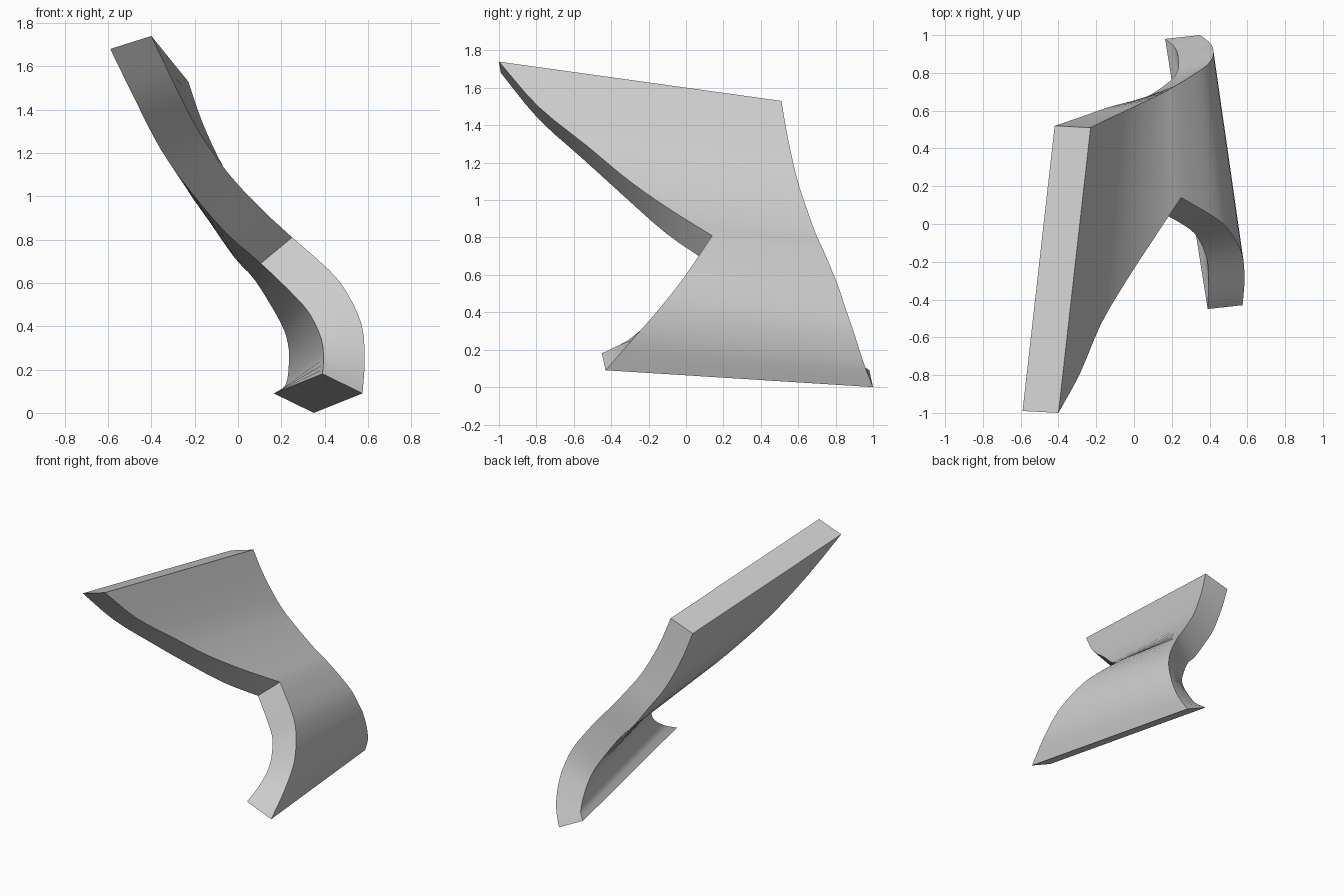
import bpy
from mathutils import Vector

if "Cube" in bpy.data.objects:
    bpy.data.objects.remove(bpy.data.objects["Cube"])

SUB = 3      # steps between stations
CREASE = 5   # station where the front edge kinks

# Stations from foot to top: front outer edge, back outer edge, thickness offset
front = [(.575, -.43, .09), (.585, -.29, .25), (.57, -.15, .41), (.50, -.03, .56),
         (.42, .04, .66), (.25, .14, .81), (.11, -.07, .94), (-.04, -.30, 1.10),
         (-.175, -.53, 1.29), (-.285, -.79, 1.50), (-.40, -1, 1.74)]
back = [(.35, 1, 0), (.41, .95, .13), (.42, .895, .30), (.395, .85, .43),
        (.345, .81, .55), (.225, .735, .73), (.145, .69, .83), (.04, .64, .97),
        (-.06, .592, 1.12), (-.16, .545, 1.33), (-.23, .51, 1.53)]
offset = [(-.185, -.02, .09), (-.19, -.02, .0), (-.185, -.03, -.07), (-.165, -.04, -.11),
          (-.15, -.05, -.13), (-.145, -.055, -.12), (-.16, -.04, -.115), (-.17, -.02, -.09),
          (-.178, -.01, -.08), (-.185, 0, -.065), (-.19, .01, -.06)]


def spline(points):
    """Smooth curve through the points."""
    p = [Vector(q) for q in points]
    p = [2 * p[0] - p[1]] + p + [2 * p[-1] - p[-2]]
    out = []
    for i in range(1, len(p) - 2):
        a, b, c, d = p[i - 1:i + 3]
        for k in range(SUB):
            t = k / SUB
            out.append(.5 * (2 * b + (c - a) * t + (2 * a - 5 * b + 4 * c - d) * t * t
                             + (3 * b - a - 3 * c + d) * t ** 3))
    return out + [p[-2]]


# Front edge has a sharp notch; the back edge is one smooth curve
f = spline(front[:CREASE + 1])[:-1] + spline(front[CREASE:])
b = spline(back)
o = spline(offset)

# Sweep the four-cornered section along the edges
verts, faces = [], []
for p, q, d in zip(f, b, o):
    verts += [p, q, q + d, p + d]
n = len(f)
for i in range(n - 1):
    for j in range(4):
        k = (j + 1) % 4
        faces.append((4 * i + j, 4 * i + k, 4 * i + 4 + k, 4 * i + 4 + j))
faces += [(3, 2, 1, 0), tuple(4 * (n - 1) + j for j in range(4))]

mesh = bpy.data.meshes.new("curved_slab")
mesh.from_pydata(verts, [], faces)
mesh.update()
slab = bpy.data.objects.new("curved_slab", mesh)
bpy.context.collection.objects.link(slab)

mat = bpy.data.materials.new("light grey")
mat.diffuse_color = (.6, .6, .6, 1)
mat.use_nodes = True
mat.node_tree.nodes["Principled BSDF"].inputs["Base Color"].default_value = mat.diffuse_color
mesh.materials.append(mat)

# Soft broad faces, sharp edges
bpy.context.view_layer.objects.active = slab
slab.select_set(True)
bpy.ops.object.shade_smooth_by_angle(angle=.5)
